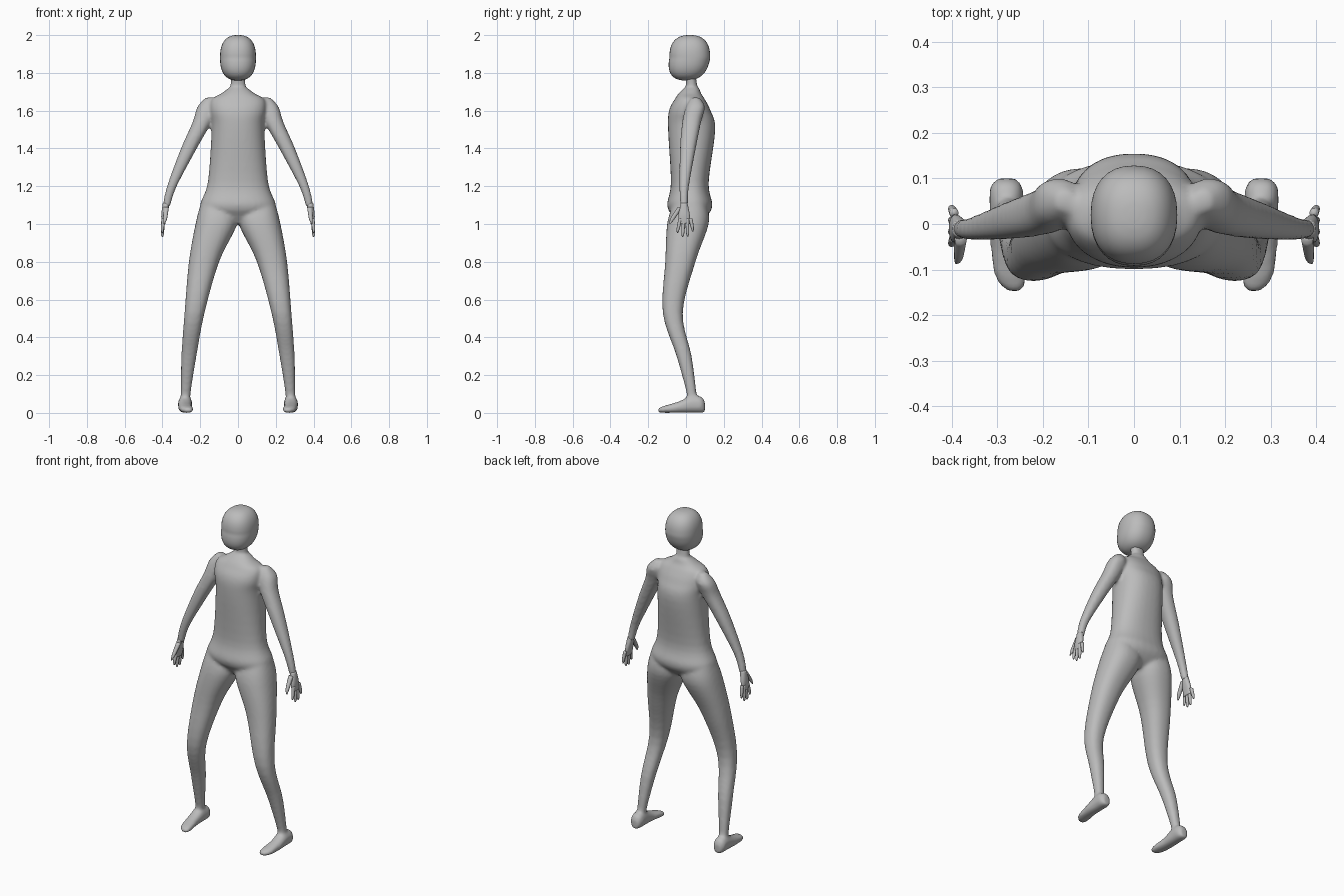
import bpy
import bmesh
import math

cube = bpy.data.objects.get("Cube")
if cube:
    bpy.data.objects.remove(cube, do_unlink=True)

# One plain grey for the whole figure
shade = (.5, .5, .5, 1)
grey = bpy.data.materials.new("plain_grey")
grey.use_nodes = True
grey.diffuse_color = shade
grey.node_tree.nodes["Principled BSDF"].inputs["Base Color"].default_value = shade


def ring(z, width, depth=None, x=0, y=0):
    """A cross-section: its centre and its two half sizes; round by default."""
    return (x, y, z, width, width if depth is None else depth)


def spline(before, start, end, after, t):
    """Smooth curve from start to end, component by component."""
    values = []
    for p, q, r, s in zip(before, start, end, after):
        leave, arrive = (r - p) / 2, (s - q) / 2
        bend = 3 * (r - q) - 2 * leave - arrive
        twist = 2 * (q - r) + leave + arrive
        values.append(q + t * (leave + t * (bend + t * twist)))
    return values


def refine(rings, steps=5):
    """Add in-between cross-sections along a smooth curve."""
    padded = [rings[0], *rings, rings[-1]]
    result = []
    for i in range(len(rings) - 1):
        result += [spline(*padded[i:i + 4], step / steps) for step in range(steps)]
    return result + [rings[-1]]


def rounded(value, power):
    """Push a sine or cosine outward to make a fuller, squarer curve."""
    return math.copysign(abs(value) ** (2 / power), value)


def loft(bm, rings, side=1, upright=False, power=2.3, sides=32):
    """Skin cross-sections that lie flat, or that stand upright facing y."""
    loops = []
    for x, y, z, width, depth in refine(rings):
        loop = []
        for k in range(sides):
            angle = math.tau * k / sides
            across = rounded(math.cos(angle), power) * width
            along = rounded(math.sin(angle), power) * depth
            dy, dz = (0, along) if upright else (along, 0)
            loop.append(bm.verts.new((side * (x + across), y + dy, z + dz)))
        loops.append(loop)
    faces = [bm.faces.new((low[k], low[k - 1], high[k - 1], high[k]))
             for low, high in zip(loops, loops[1:]) for k in range(sides)]
    faces += [bm.faces.new(loops[0]), bm.faces.new(loops[-1])]
    bmesh.ops.recalc_face_normals(bm, faces=faces)


def finish(bm, name):
    """Turn the finished shape into a smooth grey object."""
    mesh = bpy.data.meshes.new(name)
    for face in bm.faces:
        face.smooth = True
    bm.to_mesh(mesh)
    bm.free()
    mesh.materials.append(grey)
    obj = bpy.data.objects.new(name, mesh)
    bpy.context.collection.objects.link(obj)
    return obj


# Trunk from crotch to collar, and the neck
torso = [
    ring(z=1, y=.01, width=.08, depth=.05),
    ring(z=1.04, y=.02, width=.16, depth=.09),
    ring(z=1.1, y=.02, width=.2, depth=.12),
    ring(z=1.22, y=.02, width=.16, depth=.1),
    ring(z=1.5, y=.03, width=.14, depth=.125),
    ring(z=1.6, y=.02, width=.15, depth=.11),
    ring(z=1.66, y=.02, width=.14, depth=.08),
    ring(z=1.69, y=.02, width=.09, depth=.06),
    ring(z=1.72, y=.03, width=.05, depth=.04),
]
neck = [
    ring(z=1.68, y=.03, width=.05),
    ring(z=1.73, y=.03, width=.04, depth=.03),
    ring(z=1.81, y=.02, width=.04, depth=.03),
]

# Arm from shoulder to wrist
arm = [
    ring(z=1.67, x=.15, y=.05, width=.02),
    ring(z=1.62, x=.165, y=.05, width=.05),
    ring(z=1.54, x=.19, y=.03, width=.05),
    ring(z=1.4, x=.26, y=.01, width=.042),
    ring(z=1.2, x=.35, y=-.01, width=.026),
    ring(z=1.09, x=.38, y=-.01, width=.02),
]

# Leg from hip to ankle
leg = [
    ring(z=1.1, x=.11, y=.02, width=.09),
    ring(z=1, x=.115, y=.01, width=.11),
    ring(z=.8, x=.18, y=-.03, width=.08),
    ring(z=.53, x=.23, y=-.07, width=.053),
    ring(z=.3, x=.26, y=-.01, width=.04),
    ring(z=.1, x=.277, y=.03, width=.026),
    ring(z=.04, x=.28, y=.03, width=.03),
]

# Foot from heel to toe, with its sole on the ground
foot = [ring(z=rise, x=x, y=y, width=width, depth=rise) for x, y, width, rise in (
    (.28, .1, .02, .03), (.28, .08, .036, .043), (.28, .03, .037, .045),
    (.28, -.04, .036, .03), (.27, -.12, .035, .018), (.26, -.15, .014, .012))]

body = bmesh.new()
loft(body, torso)
loft(body, neck)
for side in (1, -1):
    loft(body, arm, side)
    loft(body, leg, side)
    loft(body, foot, side, upright=True)
body_object = finish(body, "body")

# Merge trunk and limbs into one continuous skin
merge = body_object.modifiers.new("merge", "REMESH")
merge.mode = "VOXEL"
merge.voxel_size = .009
merge.use_smooth_shade = True
relax = body_object.modifiers.new("relax", "SMOOTH")
relax.factor = .5
relax.iterations = 8

# Egg-shaped head whose lower half leans towards the chin
head_rings = []
levels = 16
for level in range(levels + 1):
    rise = -math.cos(math.pi * level / levels)
    size = max(.1, (1 - abs(rise) ** 2.5) ** .4)
    lean = .02 * min(0, rise)
    head_rings.append(ring(z=1.88 + .12 * rise, y=.02 + lean,
                           width=.095 * size, depth=.108 * size))
head = bmesh.new()
loft(head, head_rings)
finish(head, "head")

# Hands: flat palm, four fanned fingers and a thumb
palm = [
    ring(z=1.11, x=.38, y=-.01, width=.018),
    ring(z=1.05, x=.39, y=-.01, width=.016, depth=.03),
    ring(z=1, x=.395, y=-.01, width=.01, depth=.03),
]
thumb = [
    ring(z=1.09, x=.38, y=-.03, width=.014),
    ring(z=1.03, x=.385, y=-.07, width=.01, depth=.012),
    ring(z=1, x=.39, y=-.085, width=.003),
]
for side, label in ((1, "left"), (-1, "right")):
    hand = bmesh.new()
    loft(hand, palm, side)
    loft(hand, thumb, side, sides=12)
    for finger in range(4):
        base = .018 * finger - .03
        tip = .93 + .012 * (finger - 1.4) ** 2
        loft(hand, [
            ring(z=1.03, x=.395, y=base, width=.01),
            ring(z=tip + .02, x=.4, y=base * 1.4, width=.008),
            ring(z=tip, x=.4, y=base * 1.5, width=.003),
        ], side, sides=12)
    finish(hand, label + "_hand")
